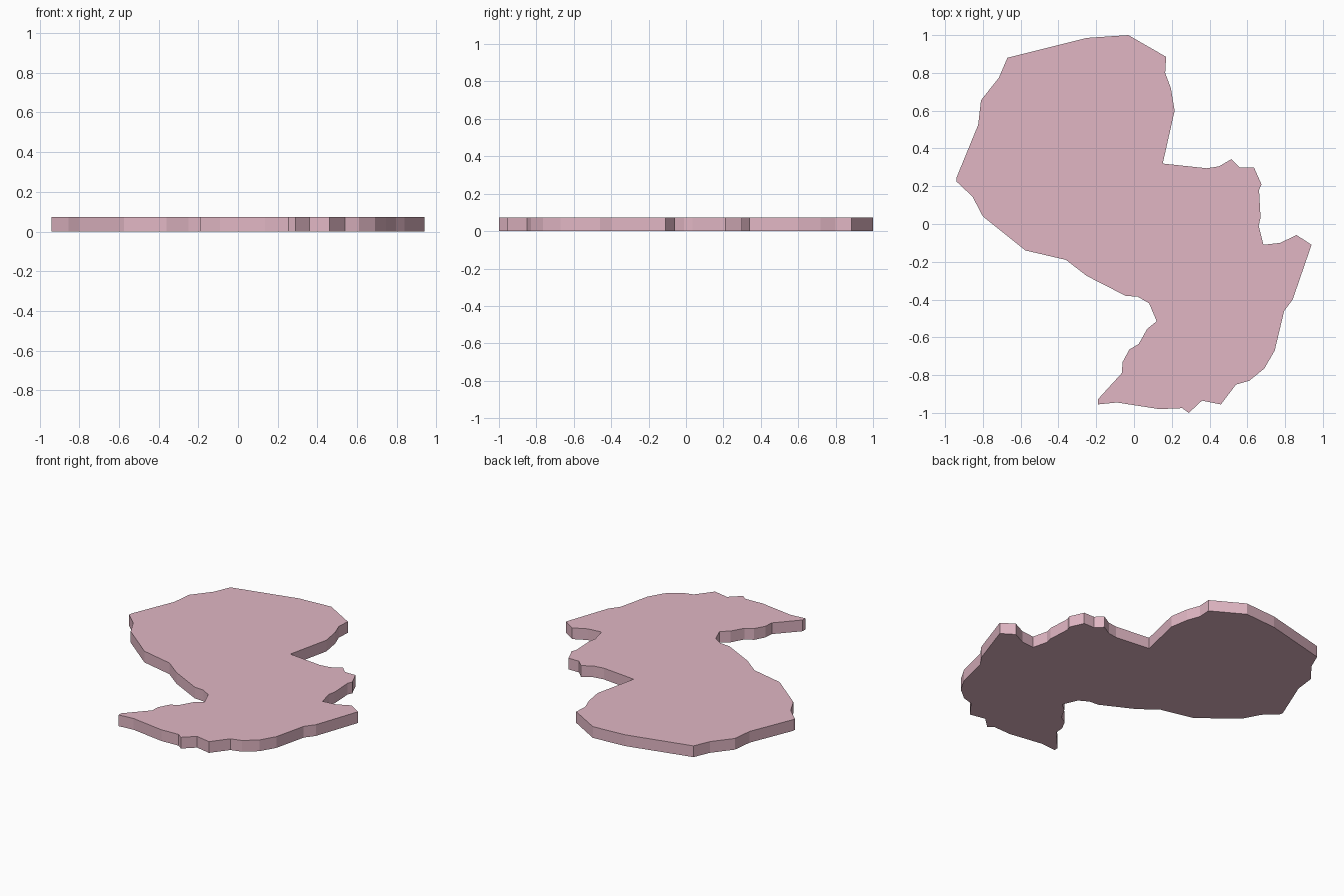
import bpy, bmesh

HEIGHT = 0.073

# Outline seen from the top, clockwise from the northern tip
OUTLINE = [
    # north-east side down to the inner corner
    (-0.03, 1.0), (0.17, 0.885), (0.165, 0.80), (0.195, 0.72), (0.215, 0.60), (0.152, 0.32),
    # eastern shoulder
    (0.385, 0.295), (0.45, 0.305), (0.515, 0.343), (0.56, 0.30), (0.635, 0.30),
    (0.675, 0.21), (0.662, 0.18), (0.67, 0.035), (0.66, -0.01), (0.685, -0.11),
    # eastern point and south-east edge
    (0.775, -0.10), (0.86, -0.058), (0.94, -0.11), (0.84, -0.40), (0.795, -0.46),
    (0.745, -0.67), (0.69, -0.765), (0.61, -0.83), (0.54, -0.85), (0.46, -0.955),
    # southern edge to the south-west point
    (0.36, -0.935), (0.29, -1.0), (0.255, -0.975), (0.135, -0.98), (-0.09, -0.945),
    (-0.19, -0.955), (-0.19, -0.927),
    # south-west bay
    (-0.065, -0.79), (-0.06, -0.73), (-0.025, -0.665), (0.025, -0.635), (0.07, -0.555),
    (0.12, -0.515), (0.08, -0.42), (0.02, -0.385), (-0.045, -0.38),
    # western edge back to the north
    (-0.25, -0.275), (-0.36, -0.19), (-0.575, -0.14), (-0.80, 0.04), (-0.855, 0.145),
    (-0.94, 0.225), (-0.94, 0.245), (-0.825, 0.525), (-0.81, 0.655), (-0.715, 0.775),
    (-0.67, 0.88), (-0.25, 0.985),
]

# Flat slab: extrude the outline upwards
bm = bmesh.new()
base = bm.faces.new([bm.verts.new((x, y, 0)) for x, y in OUTLINE])
top = bmesh.ops.extrude_face_region(bm, geom=[base], use_keep_orig=True)
for v in top["geom"]:
    if isinstance(v, bmesh.types.BMVert):
        v.co.z = HEIGHT
bmesh.ops.recalc_face_normals(bm, faces=bm.faces)
mesh = bpy.data.meshes.new("country_slab")
bm.to_mesh(mesh)
bm.free()
slab = bpy.data.objects.new("country_slab", mesh)
bpy.context.collection.objects.link(slab)

# Pink material
pink = bpy.data.materials.new("pink")
pink.diffuse_color = (0.75, 0.47, 0.55, 1)
mesh.materials.append(pink)
